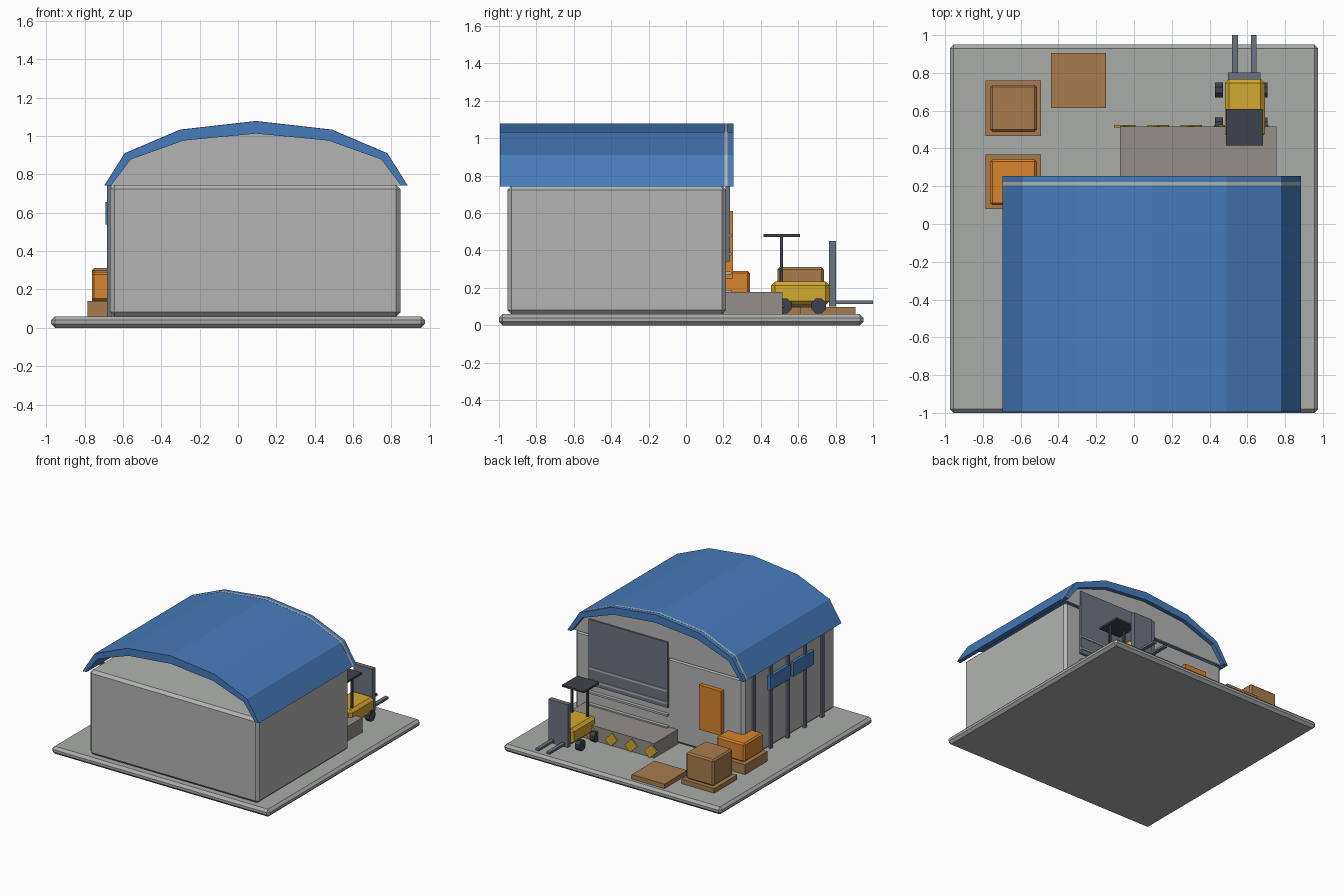
import bpy, bmesh, math
from mathutils import Matrix

if "Cube" in bpy.data.objects:
    bpy.data.objects.remove(bpy.data.objects["Cube"])


def material(name, r, g, b):
    m = bpy.data.materials.new(name)
    m.diffuse_color = [((c / 255 + 0.055) / 1.055) ** 2.4 for c in (r, g, b)] + [1]
    m.use_nodes = True
    m.node_tree.nodes["Principled BSDF"].inputs["Base Color"].default_value = m.diffuse_color
    return m


CONCRETE = material("concrete grey", 170, 172, 170)
WALL = material("wall grey", 178, 180, 178)
BLUE = material("roof blue", 70, 124, 188)
ORANGE = material("orange", 216, 131, 46)
WOOD = material("wood brown", 168, 124, 77)
YELLOW = material("safety yellow", 212, 168, 48)
DARK = material("dark rubber", 62, 66, 76)
STEEL = material("slate steel", 108, 115, 128)
DOCK = material("dock taupe", 148, 143, 136)


def finish(name, bm, mat):
    bmesh.ops.recalc_face_normals(bm, faces=bm.faces)
    mesh = bpy.data.meshes.new(name)
    bm.to_mesh(mesh)
    bm.free()
    mesh.materials.append(mat)
    ob = bpy.data.objects.new(name, mesh)
    bpy.context.collection.objects.link(ob)
    return ob


def box(name, mat, x, y, z, bevel=0.0, spin=0.0):
    """Box from (min, max) ranges, optionally chamfered or spun about y."""
    bm = bmesh.new()
    bmesh.ops.create_cube(bm, size=1)
    size = [r[1] - r[0] for r in (x, y, z)]
    bmesh.ops.scale(bm, vec=size, verts=bm.verts)
    if bevel:
        bmesh.ops.bevel(bm, geom=bm.edges[:], offset=bevel, segments=1, affect='EDGES')
    bmesh.ops.rotate(bm, verts=bm.verts, matrix=Matrix.Rotation(spin, 3, 'Y'))
    bmesh.ops.translate(bm, verts=bm.verts, vec=[sum(r) / 2 for r in (x, y, z)])
    return finish(name, bm, mat)


def arc(a, b):
    """Six-sided half ellipse, the roof line."""
    return [(0.094 + a * math.cos(math.pi * i / 6), 0.743 + b * math.sin(math.pi * i / 6))
            for i in range(7)]


def extrude(name, mat, profile, y0, y1):
    bm = bmesh.new()
    face = bm.faces.new([bm.verts.new((x, y0, z)) for x, z in profile])
    new = bmesh.ops.extrude_face_region(bm, geom=[face])['geom']
    bmesh.ops.translate(bm, vec=(0, y1 - y0, 0),
                        verts=[v for v in new if isinstance(v, bmesh.types.BMVert)])
    return finish(name, bm, mat)


# Ground slab and warehouse shell
box("ground_slab", CONCRETE, (-0.975, 0.975), (-1, 0.95), (0, 0.06), 0.02)
box("warehouse_walls", WALL, (-0.667, 0.847), (-0.955, 0.215), (0.06, 0.745), 0.022)
extrude("arched_roof", BLUE, arc(0.79, 0.335) + arc(0.755, 0.27)[::-1], -0.995, 0.255)
extrude("rear_gable", WALL, arc(0.791, 0.336), 0.205, 0.222)

# Roller door with slats, and the side door
box("roller_door", STEEL, (0, 0.71), (0.21, 0.235), (0.34, 0.87))
for i in range(4):
    z = 0.18 + i * 0.1
    box(f"door_slat_{i}", WALL, (0, 0.71), (0.21, 0.243), (z - 0.008, z + 0.008))
box("side_door", ORANGE, (-0.49, -0.29), (0.21, 0.25), (0.25, 0.61))

# Left wall ribs and blue window plates
for i in range(5):
    y = 0.095 - i * 0.219
    box(f"wall_rib_{i}", STEEL, (-0.682, -0.66), (y - 0.014, y + 0.014), (0.06, 0.745))
for i, y in enumerate((-0.22, -0.52)):
    box(f"side_window_{i}", BLUE, (-0.692, -0.66), (y - 0.13, y + 0.13), (0.54, 0.655))

# Loading dock with hazard blocks
box("loading_dock", DOCK, (-0.075, 0.755), (0.2, 0.515), (0.06, 0.178))
for i in range(5):
    x = -0.048 + i * 0.176
    box(f"hazard_mark_{i}", YELLOW, (x - 0.045, x + 0.045), (0.51, 0.525),
        (0.075, 0.145), spin=math.radians(45))

# Pallets and crates
box("pallet_crate", WOOD, (-0.785, -0.493), (0.467, 0.76), (0.06, 0.097))
box("pallet_stack", WOOD, (-0.785, -0.493), (0.08, 0.367), (0.06, 0.14))
box("pallet_empty", WOOD, (-0.44, -0.147), (0.613, 0.905), (0.06, 0.097))
box("brown_crate", WOOD, (-0.762, -0.514), (0.488, 0.737), (0.097, 0.311), 0.012)
box("orange_crate", ORANGE, (-0.762, -0.514), (0.1, 0.342), (0.14, 0.291), 0.012)

# Forklift
box("forklift_body", YELLOW, (0.481, 0.693), (0.455, 0.768), (0.108, 0.235), 0.022)
box("forklift_canopy", DARK, (0.487, 0.683), (0.415, 0.61), (0.472, 0.488))
box("forklift_mast", STEEL, (0.497, 0.67), (0.765, 0.803), (0.1, 0.45))
for side, x in (("left", 0.524), ("right", 0.663)):
    box(f"canopy_post_{side}", DARK, (x - 0.008, x + 0.008), (0.502, 0.518), (0.22, 0.475))
for side, x in (("left", 0.535), ("right", 0.634)):
    box(f"fork_{side}", STEEL, (x - 0.015, x + 0.015), (0.79, 1.0), (0.115, 0.133))
for side, x in (("left", 0.45), ("right", 0.685)):
    for end, y in (("rear", 0.525), ("front", 0.71)):
        bm = bmesh.new()
        bmesh.ops.create_cone(bm, cap_ends=True, segments=8, radius1=0.043, radius2=0.043,
                              depth=0.042, matrix=Matrix.Translation((x, y, 0.103))
                              @ Matrix.Rotation(math.pi / 2, 4, 'Y')
                              @ Matrix.Rotation(math.pi / 8, 4, 'Z'))
        finish(f"wheel_{side}_{end}", bm, DARK)
